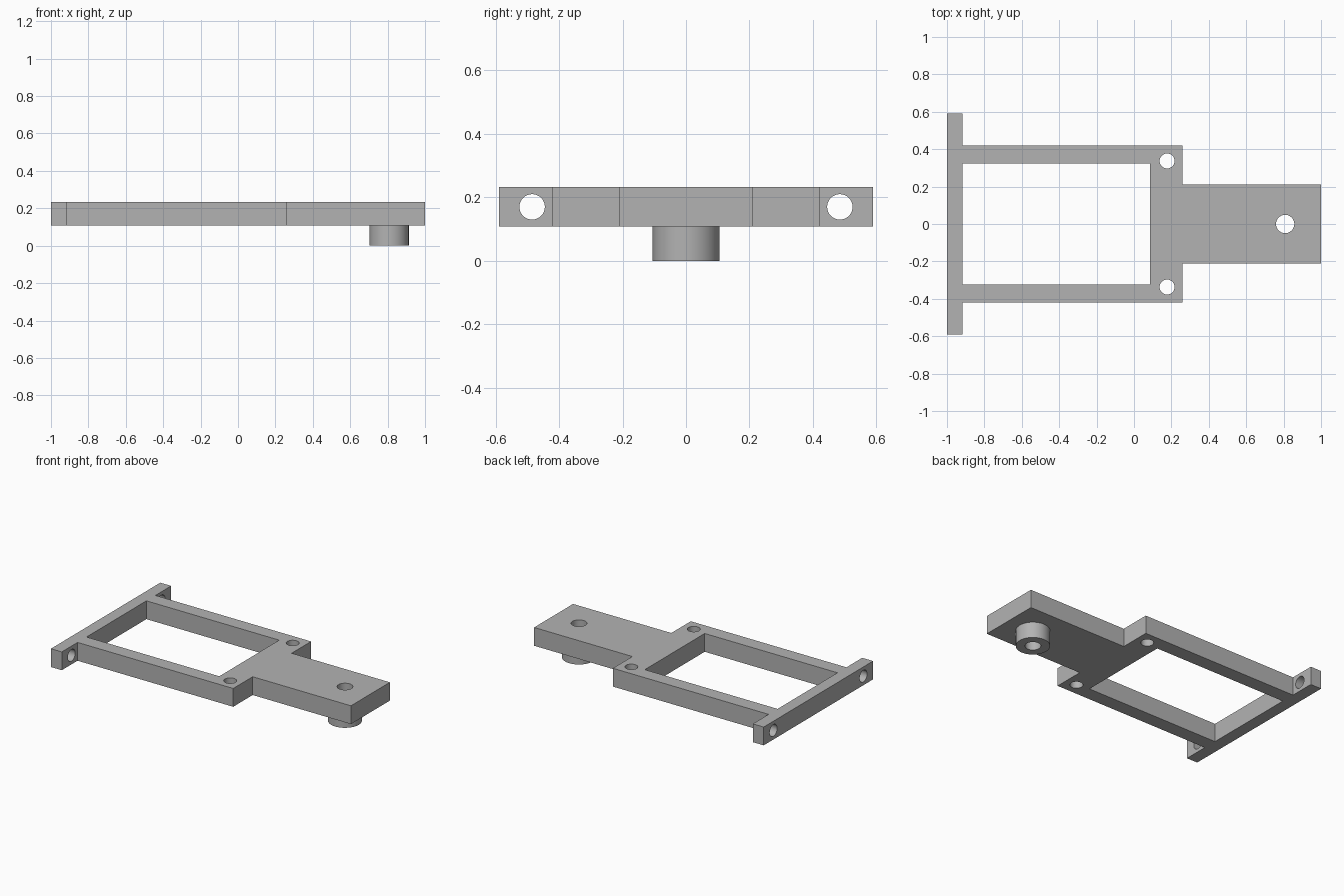
import bpy
import bmesh
import math

if "Cube" in bpy.data.objects:
    bpy.data.objects.remove(bpy.data.objects["Cube"], do_unlink=True)

BOTTOM, TOP = 0.108, 0.233
FLANGE_X, FRAME_X = -0.918, 0.258
BOSS_X = 0.808

grey = bpy.data.materials.new("plain grey")
grey.use_nodes = True
colour = (0.45, 0.45, 0.45, 1)
grey.diffuse_color = colour
grey.node_tree.nodes["Principled BSDF"].inputs["Base Color"].default_value = colour


def prism(name, outline, z0, z1):
    """Extrude a flat outline from z0 up to z1."""
    bm = bmesh.new()
    face = bm.faces.new([bm.verts.new((x, y, z0)) for x, y in outline])
    moved = bmesh.ops.extrude_face_region(bm, geom=[face])["geom"]
    top = [v for v in moved if isinstance(v, bmesh.types.BMVert)]
    bmesh.ops.translate(bm, verts=top, vec=(0, 0, z1 - z0))
    bmesh.ops.recalc_face_normals(bm, faces=bm.faces)
    mesh = bpy.data.meshes.new(name)
    bm.to_mesh(mesh)
    bm.free()
    mesh.materials.append(grey)
    obj = bpy.data.objects.new(name, mesh)
    bpy.context.collection.objects.link(obj)
    return obj


def cylinder(name, radius, length, location, along_x=False):
    bpy.ops.mesh.primitive_cylinder_add(
        vertices=64, radius=radius, depth=length, location=location,
        rotation=(0, math.pi / 2 if along_x else 0, 0))
    obj = bpy.context.object
    obj.name = name
    obj.data.materials.append(grey)
    return obj


def combine(target, tool, operation):
    """Apply a boolean and discard the tool."""
    mod = target.modifiers.new(operation.title(), "BOOLEAN")
    mod.operation = operation
    mod.solver = "EXACT"
    mod.object = tool
    bpy.ops.object.select_all(action="DESELECT")
    bpy.context.view_layer.objects.active = target
    target.select_set(True)
    bpy.ops.object.modifier_apply(modifier=mod.name)
    bpy.data.objects.remove(tool, do_unlink=True)


# Plate: wide end flange, frame and narrow tongue, mirrored across y
half = [(-1, 0.59), (FLANGE_X, 0.59), (FLANGE_X, 0.42),
        (FRAME_X, 0.42), (FRAME_X, 0.21), (1, 0.21)]
outline = half + [(x, -y) for x, y in reversed(half)]
bracket = prism("mounting_bracket", outline, BOTTOM, TOP)

# Round boss under the tongue, sunk slightly into the plate
boss_top = BOTTOM + 0.03
combine(bracket, cylinder("boss", 0.105, boss_top, (BOSS_X, 0, boss_top / 2)), "UNION")

# Rectangular opening
window = [(FLANGE_X, -0.323), (0.085, -0.323), (0.085, 0.323), (FLANGE_X, 0.323)]
combine(bracket, prism("window_cutter", window, 0, 0.4), "DIFFERENCE")

# Boss bore, frame corner holes and flange holes
combine(bracket, cylinder("bore_cutter", 0.049, 1, (BOSS_X, 0, 0.1)), "DIFFERENCE")
for side in (-1, 1):
    combine(bracket, cylinder("frame_hole_cutter", 0.04, 0.6,
                              (0.177, side * 0.337, 0.17)), "DIFFERENCE")
    combine(bracket, cylinder("flange_hole_cutter", 0.04, 0.3,
                              (-0.96, side * 0.485, 0.17), True), "DIFFERENCE")

# Smooth round walls, crisp edges
bpy.ops.object.shade_smooth_by_angle(angle=math.radians(30))
